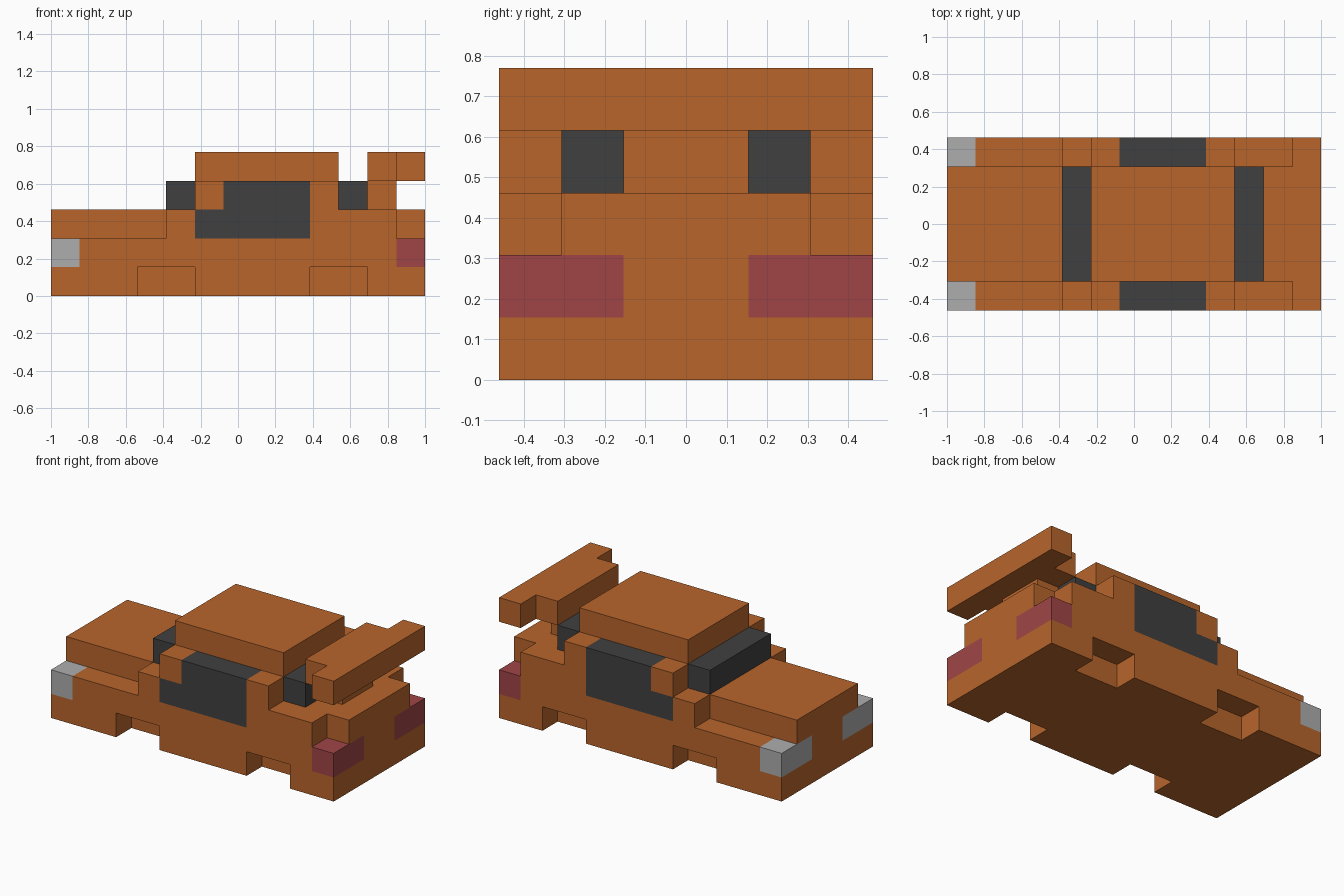
import bpy, bmesh

if "Cube" in bpy.data.objects:
    bpy.data.objects.remove(bpy.data.objects["Cube"], do_unlink=True)

U = 2 / 13  # block size: the car is 13 long, 6 wide, 5 high


def make_material(name, rgb):
    mat = bpy.data.materials.new(name)
    mat.use_nodes = True
    color = (*rgb, 1.0)
    mat.diffuse_color = color
    bsdf = mat.node_tree.nodes["Principled BSDF"]
    bsdf.inputs["Base Color"].default_value = color
    bsdf.inputs["Roughness"].default_value = 0.8
    return mat


ORANGE = make_material("orange paint", (0.479, 0.130, 0.024))
DARK = make_material("dark glass", (0.051, 0.051, 0.051))
GREY = make_material("headlight grey", (0.423, 0.423, 0.423))
RED = make_material("tail light red", (0.352, 0.060, 0.061))


def extrude(name, mat, outline, y0, y1):
    """Extrude an (x, z) outline, in blocks, from y0 to y1."""
    bm = bmesh.new()
    verts = [bm.verts.new(((x - 6.5) * U, (y0 - 3) * U, z * U)) for x, z in outline]
    face = bm.faces.new(verts)
    ext = bmesh.ops.extrude_face_region(bm, geom=[face])
    moved = [v for v in ext["geom"] if isinstance(v, bmesh.types.BMVert)]
    bmesh.ops.translate(bm, verts=moved, vec=(0, (y1 - y0) * U, 0))
    bmesh.ops.recalc_face_normals(bm, faces=bm.faces)
    mesh = bpy.data.meshes.new(name)
    bm.to_mesh(mesh)
    bm.free()
    mesh.materials.append(mat)
    obj = bpy.data.objects.new(name, mesh)
    bpy.context.collection.objects.link(obj)
    return obj


def box(name, mat, x0, x1, y0, y1, z0, z1):
    return extrude(name, mat, [(x0, z0), (x1, z0), (x1, z1), (x0, z1)], y0, y1)


# Central body with hood and trunk, notched at both ends for the lights
extrude("body_core", ORANGE,
        [(0, 0), (13, 0), (13, 1), (12, 1), (12, 2), (13, 2), (13, 3),
         (0, 3), (0, 2), (1, 2), (1, 1), (0, 1)], 1, 5)
box("grille", ORANGE, 0, 1, 2, 4, 1, 2)
box("tail_panel", ORANGE, 12, 13, 2, 4, 1, 2)

# Cabin and windscreens
box("roof", ORANGE, 5, 10, 1, 5, 3, 5)
box("windscreen", DARK, 4, 5, 1, 5, 3, 4)
box("rear_window", DARK, 10, 11, 1, 5, 3, 4)

# Spoiler on its central stand
box("spoiler_stand", ORANGE, 11, 12, 2, 4, 3, 4)
box("spoiler_base", ORANGE, 11, 12, 1, 5, 4, 5)
box("spoiler_wing", ORANGE, 12, 13, 0, 6, 4, 5)

# Side panel with wheel arches, window opening and light notches
PANEL = [(0, 0), (3, 0), (3, 1), (5, 1), (5, 0), (9, 0), (9, 1), (11, 1),
         (11, 0), (13, 0), (13, 1), (12, 1), (12, 3), (10, 3), (10, 4), (9, 4),
         (9, 2), (5, 2), (5, 3), (4, 3), (4, 2), (1, 2), (1, 1), (0, 1)]
WINDOW = [(5, 2), (9, 2), (9, 4), (6, 4), (6, 3), (5, 3)]

for side, y, light in (("front", 0, 0), ("back", 5, 4)):
    extrude("side_panel_" + side, ORANGE, PANEL, y, y + 1)
    extrude("side_window_" + side, DARK, WINDOW, y, y + 1)
    box("pillar_" + side, ORANGE, 5, 6, y, y + 1, 3, 4)
    box("headlight_" + side, GREY, 0, 1, light, light + 2, 1, 2)
    box("tail_light_" + side, RED, 12, 13, light, light + 2, 1, 2)
